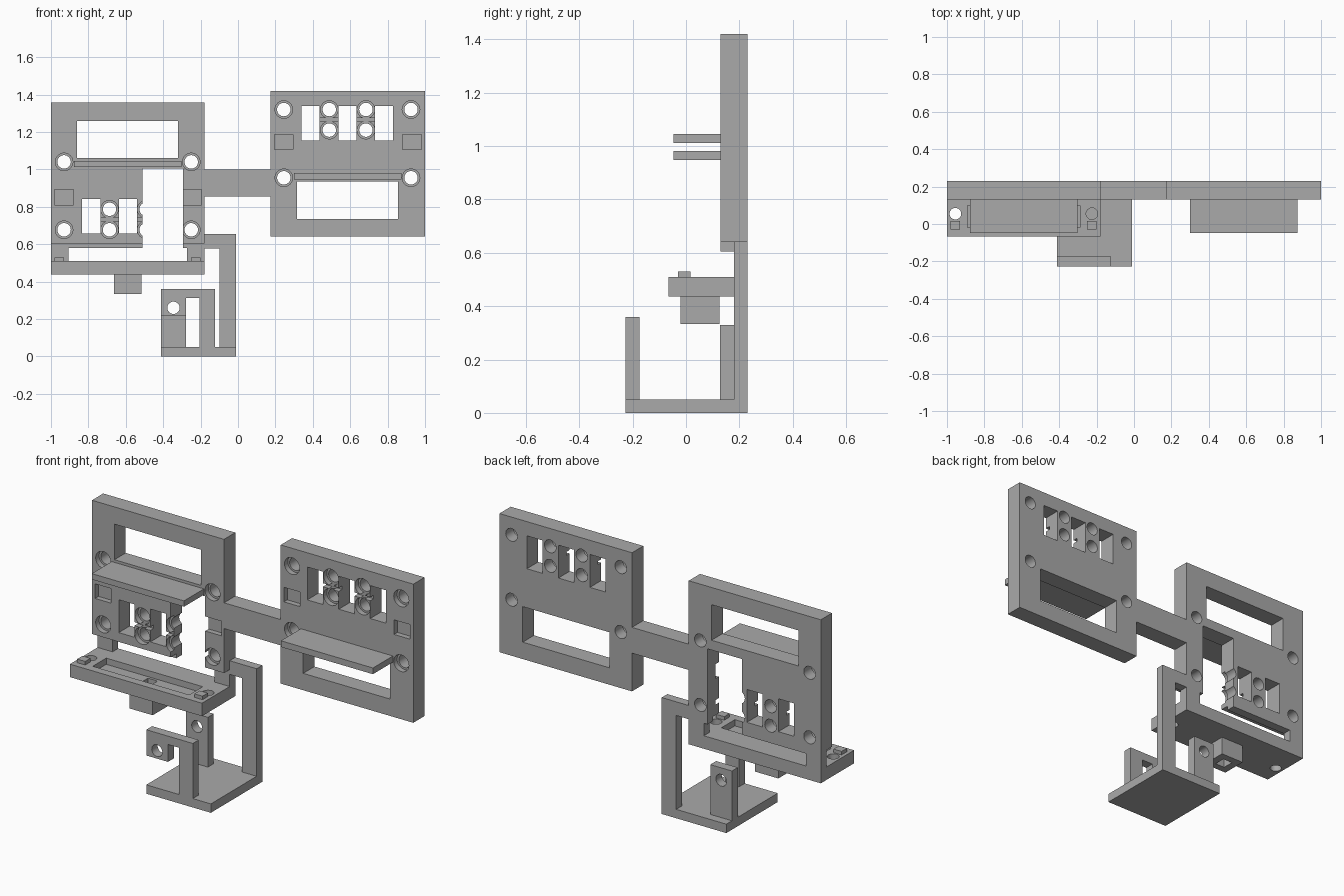
import bpy
import bmesh
from mathutils import Matrix, Vector

cube = bpy.data.objects.get("Cube")
if cube:
    bpy.data.objects.remove(cube, do_unlink=True)

grey = bpy.data.materials.new("plain grey")
grey.use_nodes = True
COLOUR = (0.4, 0.4, 0.4, 1)
grey.diffuse_color = COLOUR
grey.node_tree.nodes["Principled BSDF"].inputs["Base Color"].default_value = COLOUR

FRONT, STEP, BACK = 0.13, 0.18, 0.23   # depth planes of the plates


def make(name, bm):
    mesh = bpy.data.meshes.new(name)
    bm.to_mesh(mesh)
    bm.free()
    obj = bpy.data.objects.new(name, mesh)
    bpy.context.collection.objects.link(obj)
    mesh.materials.append(grey)
    return obj


def box(name, x, y, z):
    bm = bmesh.new()
    bmesh.ops.create_cube(bm, size=1)
    lo, hi = Vector((x[0], y[0], z[0])), Vector((x[1], y[1], z[1]))
    bmesh.ops.transform(bm, verts=bm.verts,
                        matrix=Matrix.Translation((lo + hi) / 2) @ Matrix.Diagonal((*(hi - lo), 1)))
    return make(name, bm)


def rod(centre, radius, length, axis="Y"):
    bm = bmesh.new()
    turn = Matrix.Rotation(1.5707963, 4, "X") if axis == "Y" else Matrix()
    bmesh.ops.create_cone(bm, cap_ends=True, segments=32, radius1=radius, radius2=radius,
                          depth=length, matrix=Matrix.Translation(centre) @ turn)
    return make("cutter", bm)


def boolean(obj, tools, operation="DIFFERENCE"):
    for tool in tools:
        tool.hide_render = True
        mod = obj.modifiers.new("cut", "BOOLEAN")
        mod.object, mod.operation, mod.solver = tool, operation, "EXACT"
    bpy.context.view_layer.update()
    graph = bpy.context.evaluated_depsgraph_get()
    mesh = bpy.data.meshes.new_from_object(obj.evaluated_get(graph))
    obj.modifiers.clear()
    obj.data = mesh
    for tool in tools:
        bpy.data.objects.remove(tool, do_unlink=True)
    bpy.ops.object.select_all(action="DESELECT")
    obj.select_set(True)
    bpy.context.view_layer.objects.active = obj
    bpy.ops.object.shade_smooth_by_angle()


def opening(x, z, y=(0, 0.4)):
    return box("cutter", x, y, z)


def bored_hole(x, z):
    # through hole with a wider recess at the front
    return [rod((x, 0.2, z), 0.036, 0.5), rod((x, FRONT, z), 0.047, 0.06)]


def panel_cuts(x0, hole_low, hole_high, pair_z, pocket_z, slot_z, slots, pairs):
    cuts = []
    for x in (x0 + 0.07, x0 + 0.75):
        for z in (hole_low, hole_high):
            cuts += bored_hole(x, z)
    for x in (x0 + 0.02, x0 + 0.705):
        cuts.append(opening((x, x + 0.1), (pocket_z, pocket_z + 0.082), (0, FRONT + 0.03)))
    for x in slots:
        cuts.append(opening((x, x + 0.097), (slot_z, slot_z + 0.185)))
    for x in pairs:
        for z in (pair_z, pair_z + 0.11):
            cuts += bored_hole(x, z)
        cuts.append(opening((x - 0.06, x + 0.06), (pair_z + 0.045, pair_z + 0.065),
                            (0, FRONT + 0.03)))
    return cuts


# Panel on the +x side
left_panel = box("left_panel", (0.175, 1), (FRONT, BACK), (0.64, 1.42))
boolean(left_panel, [opening((0.315, 0.855), (0.735, 0.935))]
        + panel_cuts(0.175, 0.955, 1.32, 1.21, 1.105, 1.155,
                     (0.34, 0.536, 0.732), (0.488, 0.684)))
box("left_ledge", (0.3, 0.873), (-0.047, FRONT), (0.947, 0.982))

# Panel on the -x side, thinner where the tray seats
right_panel = box("right_panel", (-1, -0.178), (FRONT, BACK), (0.437, 1.357))
boolean(right_panel, [
    opening((-0.86, -0.32), (1.06, 1.26)),
    opening((-0.51, -0.295), (0.54, 1.005)),
    opening((-0.907, -0.272), (0.51, 0.58)),
    opening((-1.1, 0), (0.4, 0.605), (0, STEP)),
] + panel_cuts(-1, 0.677, 1.04, 0.677, 0.81, 0.657,
               (-0.833, -0.637), (-0.687, -0.491)))
box("right_ledge", (-0.877, -0.303), (-0.047, FRONT), (1.012, 1.045))

# Bridge between the panels
box("bridge", (-0.178, 0.175), (FRONT, BACK), (0.855, 1))

# Tray with a socket block below, a shallow pocket and screw holes
tray = box("tray", (-1, -0.178), (-0.066, STEP), (0.437, 0.51))
socket = box("socket", (-0.662, -0.517), (-0.02, 0.125), (0.334, 0.46))
boolean(tray, [socket], "UNION")
boolean(tray, [
    box("cutter", (-0.89, -0.29), (-0.02, 0.1), (0.475, 0.6)),
    box("cutter", (-0.62, -0.56), (0.02, 0.085), (0.3, 0.6)),
    rod((-0.955, 0.055, 0.47), 0.031, 0.3, "Z"),
    rod((-0.225, 0.055, 0.47), 0.031, 0.3, "Z"),
])
for side, x in (("right", -0.98), ("left", -0.25)):
    box(side + "_tray_peg", (x, x + 0.05), (-0.03, 0.017), (0.505, 0.53))

# Hanging bracket: arm, post and base
box("bracket_arm", (-0.178, -0.1), (STEP, BACK), (0.578, 0.655))
box("bracket_post", (-0.1, -0.01), (STEP, BACK), (0.05, 0.655))
box("bracket_base", (-0.412, -0.01), (-0.227, BACK), (0, 0.05))

# Front hook: a post with a drilled hanging tab
hook = box("front_hook", (-0.412, -0.122), (-0.227, -0.175), (0.05, 0.36))
boolean(hook, [
    box("cutter", (-0.277, -0.207), (-0.4, 0), (0, 0.313)),
    box("cutter", (-0.5, -0.25), (-0.4, 0), (0, 0.215)),
    rod((-0.345, -0.2, 0.26), 0.033, 0.3),
])

# Drilled tab at the back of the base
back_tab = box("back_tab", (-0.412, -0.277), (0.128, STEP), (0.05, 0.33))
boolean(back_tab, [rod((-0.345, 0.15, 0.26), 0.033, 0.3)])
